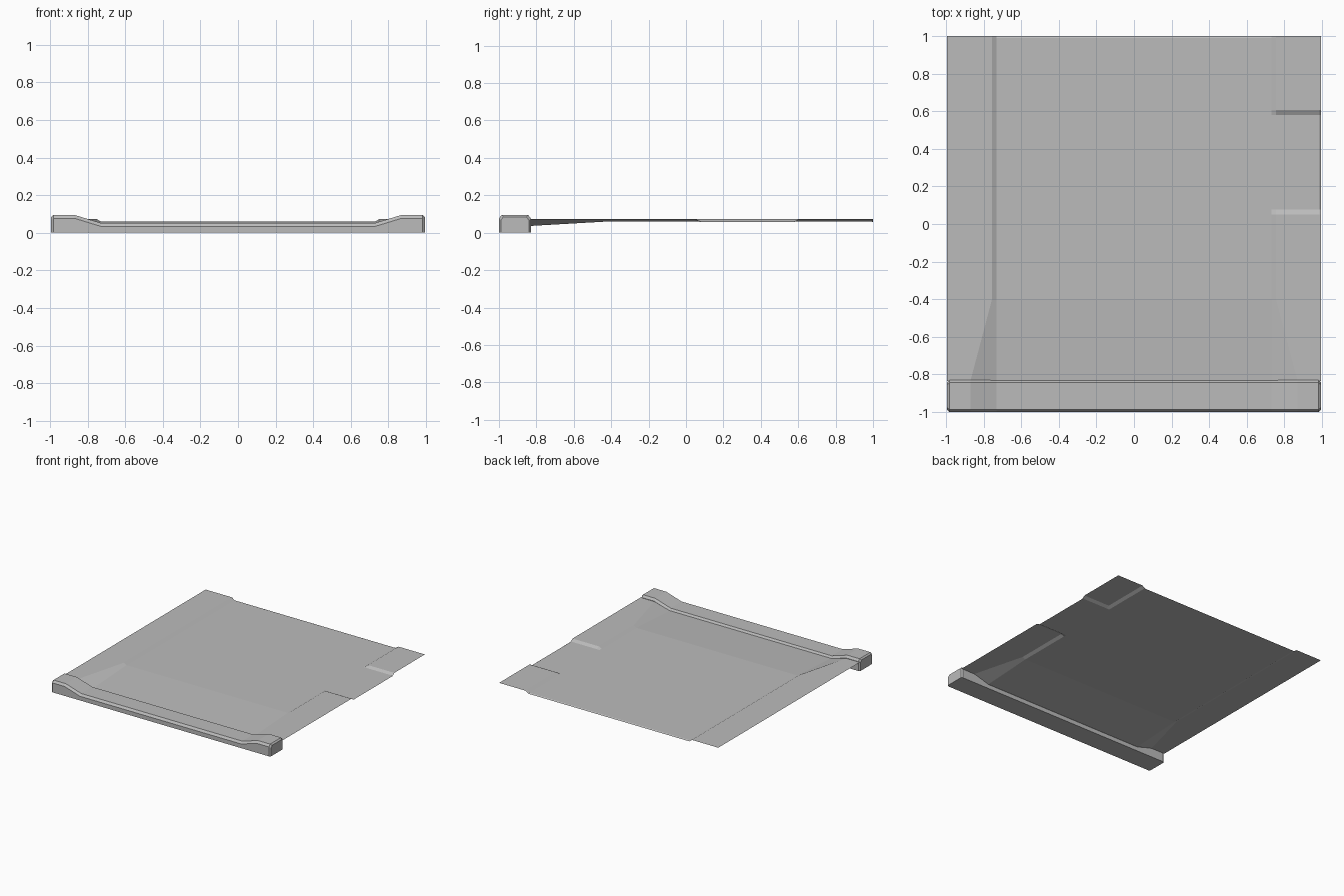
import bpy

cube = bpy.data.objects.get("Cube")
if cube:
    bpy.data.objects.remove(cube)

HALF = 0.993      # half width of the tile
INNER = 0.73      # edge of the sunken middle
HIGH, LOW = 0.074, 0.061

grey = bpy.data.materials.new("concrete_grey")
grey.use_nodes = True
colour = (0.5, 0.5, 0.5, 1)
grey.diffuse_color = colour
grey.node_tree.nodes["Principled BSDF"].inputs["Base Color"].default_value = colour


def make_object(name, verts, faces):
    mesh = bpy.data.meshes.new(name)
    mesh.from_pydata(verts, [], faces)
    mesh.materials.append(grey)
    mesh.update()
    obj = bpy.data.objects.new(name, mesh)
    bpy.context.collection.objects.link(obj)
    return obj


def loft(rows, closed=False):
    """Join rows of equal length with quads."""
    n = len(rows[0])
    faces = []
    for r in range(len(rows) - 1):
        for c in range(n if closed else n - 1):
            d = (c + 1) % n
            faces.append((r * n + c, r * n + d, (r + 1) * n + d, (r + 1) * n + c))
    return [v for row in rows for v in row], faces


# Thin slab: raised sides, sunken middle, ramp at the front, drop on one side
def slab_row(y, outer, middle, dropped=False, lip=0.0):
    side = LOW if dropped else HIGH
    edge = side - 0.005 if dropped else side
    xs = (-HALF, -outer, -INNER, INNER, outer, HALF - 0.01, HALF)
    zs = (HIGH, HIGH, middle - lip, middle - lip, side, side, edge)
    return [(x, y, z) for x, z in zip(xs, zs)]


rows = [
    slab_row(-0.835, 0.87, 0.036),
    slab_row(-0.4, 0.755, LOW),
    slab_row(0.05, 0.755, LOW),
    slab_row(0.077, 0.755, LOW, dropped=True),
    slab_row(0.58, 0.755, LOW, dropped=True),
    slab_row(0.605, 0.755, LOW),
    slab_row(0.99, 0.755, LOW),
    slab_row(1.0, 0.755, LOW, lip=0.005),
]
make_object("slab_surface", *loft(rows))


# Front kerb: chamfered section swept across, dipping in the middle
def kerb_section(x, top, inset=0.0):
    front, back, cut = -1 + inset, -0.83 - inset, 0.014
    section = [(front, 0), (back, 0), (back, top - 0.018), (back - cut, top),
               (front + cut, top), (front, top - 0.018)]
    return [(x, y, z) for y, z in section]


half = [(HALF, 0.085, 0.01), (HALF - 0.012, 0.095, 0), (0.87, 0.095, 0), (INNER, 0.052, 0)]
stations = [(-x, t, i) for x, t, i in half] + half[::-1]
verts, faces = loft([kerb_section(*s) for s in stations], closed=True)
n = len(verts)
faces = [f[::-1] for f in faces]
faces += [tuple(range(6)), tuple(range(n - 1, n - 7, -1))]
kerb = make_object("front_kerb", verts, faces)

# Make the kerb normals point outwards
import bmesh
bm = bmesh.new()
bm.from_mesh(kerb.data)
bmesh.ops.recalc_face_normals(bm, faces=bm.faces)
bm.to_mesh(kerb.data)
bm.free()
